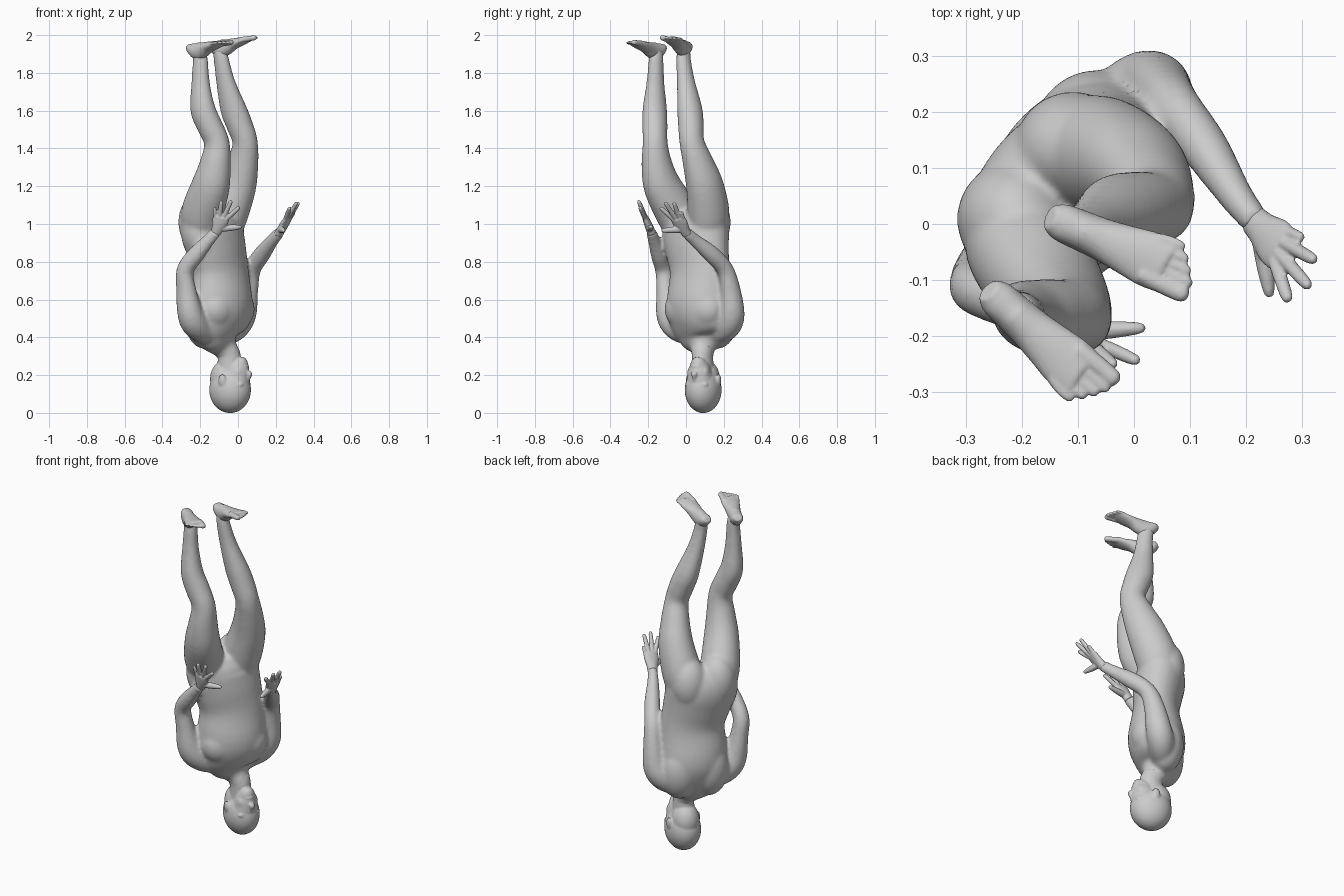
import bpy, bmesh, math
from mathutils import Vector as V, Matrix

SIDE = V((-0.64, -0.77, 0))    # toward the figure's left
FWD = V((0.77, -0.64, 0))      # toward the figure's front


def smooth_path(pts, sub=4):
    # Catmull-Rom through points that carry radii
    out = []
    for i in range(len(pts) - 1):
        a, b, c, d = (pts[max(0, min(len(pts) - 1, i + k))] for k in (-1, 0, 1, 2))
        for j in range(sub):
            t = j / sub
            out.append([0.5 * (2 * q + (r - p) * t + (2 * p - 5 * q + 4 * r - s) * t * t
                               + (3 * q - p - 3 * r + s) * t ** 3)
                        for p, q, r, s in zip(a, b, c, d)])
    return out + [list(pts[-1])]


def tube(bm, pts, side=SIDE, n=20):
    # closed elliptical loft: x, y, z, radius along side, radius across
    path = smooth_path(pts)
    rings = []
    for i, p in enumerate(path):
        t = (V(path[min(i + 1, len(path) - 1)][:3]) - V(path[max(i - 1, 0)][:3])).normalized()
        u = (side - t * side.dot(t)).normalized()
        v = t.cross(u)
        rings.append([bm.verts.new(V(p[:3]) + u * p[3] * math.cos(k * math.tau / n)
                                   + v * p[4] * math.sin(k * math.tau / n)) for k in range(n)])
    for a, b in zip(rings, rings[1:]):
        for k in range(n):
            bm.faces.new((a[k], a[(k + 1) % n], b[(k + 1) % n], b[k]))
    bm.faces.new(rings[0][::-1])
    bm.faces.new(rings[-1])


def ball(bm, c, radii, fwd=FWD):
    # ellipsoid: radii forward, sideways, vertical
    m = (Matrix.Translation(c) @ Matrix.Rotation(math.atan2(fwd.y, fwd.x), 4, 'Z')
         @ Matrix.Diagonal((*radii, 1)))
    bmesh.ops.create_uvsphere(bm, u_segments=32, v_segments=20, radius=1, matrix=m)


def finish(bm, name, voxel, smooth):
    # fuse the overlapping pieces into one skin
    bmesh.ops.recalc_face_normals(bm, faces=bm.faces)
    me = bpy.data.meshes.new(name)
    bm.to_mesh(me)
    bm.free()
    ob = bpy.data.objects.new(name, me)
    bpy.context.collection.objects.link(ob)
    r = ob.modifiers.new("fuse", 'REMESH')
    r.mode, r.voxel_size, r.use_smooth_shade = 'VOXEL', voxel, True
    s = ob.modifiers.new("soften", 'SMOOTH')
    s.factor, s.iterations = 0.5, smooth


# torso and neck
bm = bmesh.new()
tube(bm, [(-.045, .088, .2, .05, .055), (-.047, .087, .3, .054, .062), (-.07, .088, .345, .07, .068),
          (-.092, .085, .385, .125, .09), (-.1, .082, .44, .175, .122), (-.097, .08, .52, .195, .15),
          (-.093, .075, .61, .19, .152), (-.093, .073, .75, .177, .126), (-.115, .06, .87, .188, .134),
          (-.138, .05, .97, .2, .138), (-.13, .045, 1.04, .17, .12), (-.12, .035, 1.09, .1, .08)], n=32)
mid = V((-.13, .045, 0))
for sg in (1, -1):
    # buttocks, chest muscles and shoulder blades
    ball(bm, mid + SIDE * .08 * sg - FWD * .038 + V((0, 0, 1.01)), (.106, .105, .15))
    ball(bm, V((-.09, .073, .55)) + SIDE * .075 * sg + FWD * .04, (.092, .11, .11))
    ball(bm, V((-.09, .075, .5)) + SIDE * .08 * sg - FWD * .05, (.1, .11, .16))
# legs
tube(bm, [(-.09, .115, .93, .09, .1), (-.06, .12, 1.05, .107, .117), (-.005, .1, 1.2, .095, .107),
          (.025, .065, 1.32, .078, .088), (.038, .032, 1.43, .064, .07), (.01, .026, 1.52, .066, .072),
          (-.025, .02, 1.61, .062, .074), (-.065, 0, 1.75, .045, .054), (-.088, -.013, 1.87, .036, .044),
          (-.098, -.01, 1.93, .032, .042)], n=24)
tube(bm, [(-.19, 0, .93, .09, .1), (-.19, -.045, 1.05, .107, .117), (-.145, -.125, 1.2, .095, .107),
          (-.12, -.155, 1.32, .078, .086), (-.112, -.163, 1.43, .064, .07), (-.15, -.165, 1.52, .065, .07),
          (-.187, -.165, 1.61, .06, .071), (-.198, -.162, 1.75, .044, .052), (-.2, -.158, 1.87, .036, .044),
          (-.21, -.155, 1.92, .032, .042)], n=24)
# arms
tube(bm, [(-.07, .14, .41, .05, .05), (-.03, .195, .435, .066, .066), (.005, .228, .48, .075, .073),
          (.033, .242, .54, .068, .069), (.053, .236, .65, .051, .057), (.076, .206, .76, .045, .047),
          (.127, .135, .84, .043, .047), (.18, .052, .91, .032, .036), (.22, .0, .957, .026, .032)])
tube(bm, [(-.135, .03, .41, .05, .05), (-.19, -.025, .435, .066, .066), (-.232, -.068, .48, .075, .073),
          (-.256, -.093, .54, .067, .068), (-.274, -.105, .65, .05, .056), (-.28, -.118, .755, .045, .047),
          (-.225, -.142, .835, .043, .047), (-.16, -.168, .91, .032, .036), (-.115, -.185, .96, .026, .032)])
finish(bm, "body", .009, 14)

# head
bm = bmesh.new()
hf = V((.9, -.42, 0)).normalized()
hs = V((hf.y, -hf.x, 0))
hc = V((-.04, .09, 0))


def on_head(f, s, z):
    return hc + hf * f + hs * s + V((0, 0, z))


ball(bm, on_head(-.002, 0, .122), (.114, .094, .123), hf)
ball(bm, on_head(-.03, 0, .18), (.082, .076, .1), hf)
# neck inside the throat
tube(bm, [(-.045, .088, .16, .06, .065), (-.045, .088, .25, .057, .064),
          (-.047, .087, .3, .055, .063), (-.06, .088, .335, .06, .06)], hs, 24)
# face and jaw
tube(bm, [(*on_head(.025, 0, .08), .05, .06), (*on_head(.034, 0, .15), .072, .072),
          (*on_head(.04, 0, .2), .066, .067), (*on_head(.044, 0, .24), .055, .06),
          (*on_head(.05, 0, .268), .042, .048), (*on_head(.045, 0, .285), .026, .03)], hs, 28)
tube(bm, [(*on_head(.096, 0, .165), .009, .012), (*on_head(.104, 0, .185), .011, .014),
          (*on_head(.114, 0, .206), .017, .013), (*on_head(.098, 0, .216), .015, .01)], hs, 12)
for z in (.234, .247):
    ball(bm, on_head(.092, 0, z), (.013, .025, .008), hf)
for sg in (1, -1):
    # brows, cheeks and ears
    ball(bm, on_head(.082, .032 * sg, .15), (.017, .034, .016), hf)
    ball(bm, on_head(.058, .036 * sg, .21), (.03, .026, .04), hf)
    ball(bm, on_head(-.008, .088 * sg, .172), (.022, .012, .034), hf)
finish(bm, "head", .005, 9)


def hand(name, wrist, thumb, tips):
    bm = bmesh.new()
    w, tips = V(wrist), [V(t) for t in tips]
    side = (tips[0] - tips[3]).normalized()
    knuckles = [w.lerp(t, .5) for t in tips]
    k = sum(knuckles, V()) / 4
    # palm
    tube(bm, [(*w.lerp(k, -.15), .027, .023), (*w.lerp(k, .25), .032, .022),
              (*w.lerp(k, .7), .043, .019), (*w.lerp(k, 1.05), .043, .015)], side)
    # fingers and thumb
    for i, (a, b) in enumerate(zip(knuckles, tips)):
        a = k + side * (.03 - .02 * i) + (a - k) * .1
        r = .0125 if i < 3 else .0105
        tube(bm, [(*a.lerp(b, -.1), r, r), (*a.lerp(b, .5), r, r),
                  (*a.lerp(b, .9), r * .85, r * .8), (*b, r * .4, r * .4)], side, 10)
    b = V(thumb)
    a = w.lerp(k, .2) + side * .012
    tube(bm, [(*a, .018, .018), (*a.lerp(b, .5), .017, .016),
              (*a.lerp(b, .88), .012, .011), (*b, .006, .006)], V((0, 0, 1)), 10)
    finish(bm, name, .004, 2)


hand("right_hand", (.22, 0, .955), (.242, -.13, .965),
     [(.275, -.137, 1.088), (.312, -.112, 1.115), (.323, -.065, 1.115), (.3, -.025, 1.065)])
hand("left_hand", (-.115, -.185, .96), (.02, -.185, .985),
     [(.008, -.245, 1.09), (-.035, -.252, 1.125), (-.088, -.25, 1.122), (-.125, -.235, 1.09)])


def foot(name, heel, d, tilt, inner):
    # sole faces up; inner is +1 or -1 for the big toe side
    bm = bmesh.new()
    h, d = V(heel), V(d).normalized()
    side = V((d.y, -d.x, 0)) * inner

    def at(f, s, hh):
        return h + d * f + side * s + V((0, 0, tilt * f - hh))
    tube(bm, [(*at(f, s, hh), w, hh) for f, s, w, hh in
              ((0, 0, .022, .017), (.02, 0, .033, .03), (.06, 0, .036, .046), (.1, 0, .038, .042),
               (.14, 0, .043, .03), (.19, 0, .05, .021), (.225, .003, .047, .014))], side)
    # toes
    for i in range(5):
        r = .017 if i == 0 else .0115 - .0005 * i
        s, tip = .033 - .0185 * i - (.004 if i else 0), (.282, .28, .27, .258, .243)[i]
        tube(bm, [(*at(.19, s * .9, .016), r, r), (*at(tip - .03, s, .014), r, r * .85),
                  (*at(tip - .008, s, .013), r * .9, r * .8), (*at(tip, s, .013), r * .4, r * .4)], side, 10)
    finish(bm, name, .0045, 3)


foot("right_foot", (-.15, .012, 1.968), (.92, -.39, 0), .115, 1)
foot("left_foot", (-.26, -.118, 1.957), (.74, -.67, 0), .065, -1)
